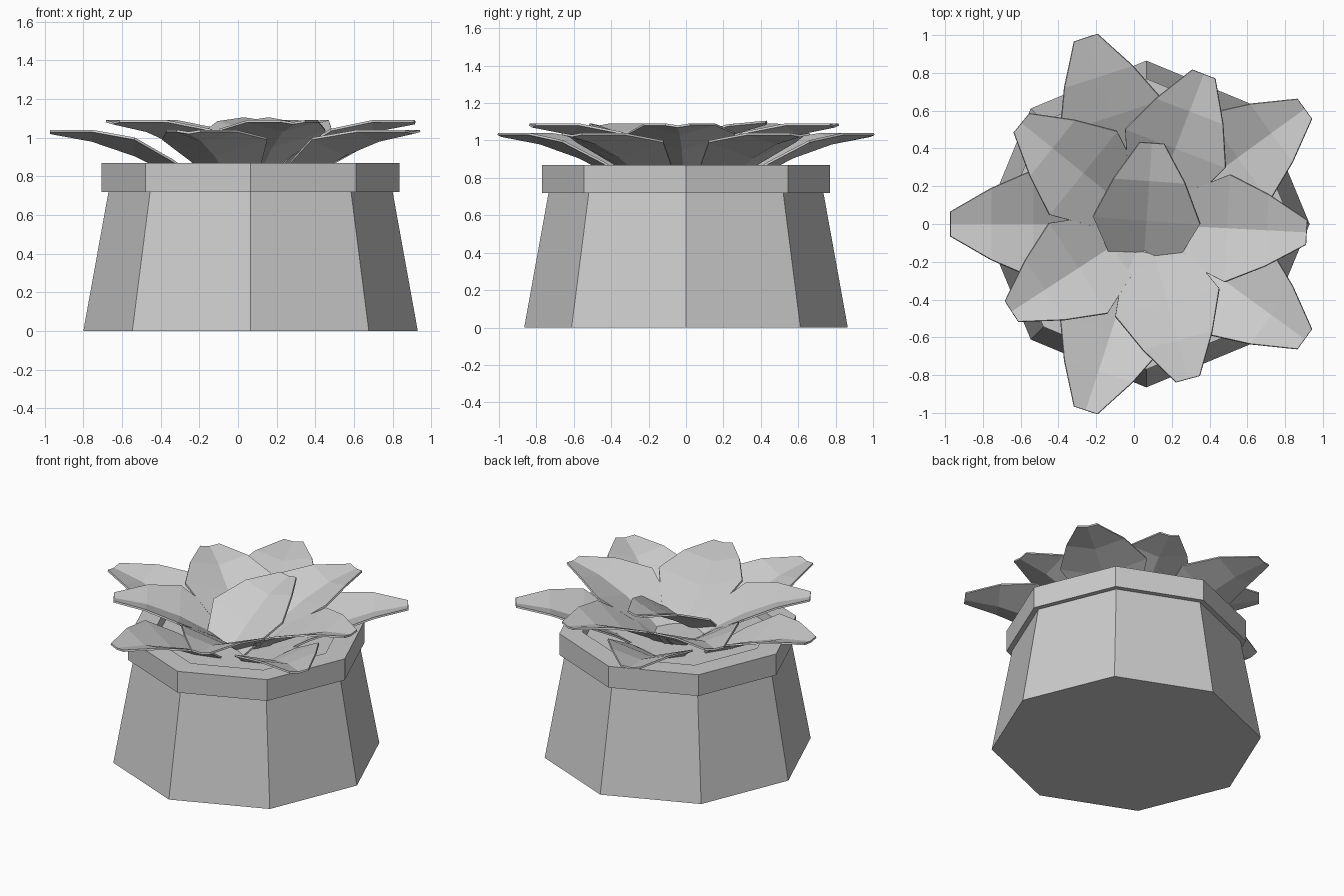
import bpy, bmesh
from math import cos, sin, pi, radians

if "Cube" in bpy.data.objects:
    bpy.data.objects.remove(bpy.data.objects["Cube"])

CX = 0.065  # pot axis


def finish(name, bm):
    bmesh.ops.recalc_face_normals(bm, faces=bm.faces)
    me = bpy.data.meshes.new(name)
    bm.to_mesh(me)
    bm.free()
    ob = bpy.data.objects.new(name, me)
    ob.location.x = CX
    bpy.context.collection.objects.link(ob)
    return ob


def octagon_solid(name, profile, loop=False):
    """Eight-sided rings joined along a (radius, z) profile."""
    bm = bmesh.new()
    rings = [[bm.verts.new((r * cos(k * pi / 4), r * sin(k * pi / 4), z))
              for k in range(8)] for r, z in profile]
    pairs = list(zip(rings, rings[1:]))
    if loop:
        pairs.append((rings[-1], rings[0]))
    else:
        bm.faces.new(rings[0])
        bm.faces.new(rings[-1])
    for a, b in pairs:
        for k in range(8):
            n = (k + 1) % 8
            bm.faces.new((a[k], a[n], b[n], b[k]))
    return finish(name, bm)


# half width and edge lift for each petal row, tip to base
ROWS = [(0.065, 0.01), (0.19, 0.05), (0.285, 0.085), (0.19, 0.07), (0.08, 0.03)]


def petal(name, spine, angle):
    """Folded, cupped leaf following a (radius, z) spine."""
    bm = bmesh.new()
    rows = []
    for (r, z), (w, lift) in zip(spine, ROWS):
        rows.append([bm.verts.new((r, s * w, z + abs(s) * lift)) for s in (-1, 0, 1)])
    for a, b in zip(rows, rows[1:]):
        for k in (0, 1):
            bm.faces.new((a[k], a[k + 1], b[k + 1], b[k]))
    ob = finish(name, bm)
    ob.rotation_euler.z = radians(angle)
    mod = ob.modifiers.new("thickness", 'SOLIDIFY')
    mod.thickness = 0.012
    mod.offset = 0
    return ob


# pot
octagon_solid("pot_body", [(0.865, 0), (0.735, 0.72), (0.6, 0.8)])
octagon_solid("pot_rim", [(0.77, 0.72), (0.77, 0.87), (0.62, 0.87), (0.6, 0.72)], loop=True)
octagon_solid("soil", [(0.61, 0.75), (0.61, 0.81)])

# leaves
outer = [(1.037, 1.025), (0.82, 0.985), (0.6, 0.91), (0.4, 0.81), (0.2, 0.7)]
inner = [(0.85, 1.075), (0.64, 1.035), (0.43, 0.955), (0.22, 0.84), (0.05, 0.72)]
centre = [(0.43, 1.09), (0.23, 1.03), (0.02, 0.91), (-0.16, 0.79), (-0.3, 0.68)]
for i in range(5):
    petal(f"outer_leaf_{i + 1}", outer, 180 + 72 * i)
    petal(f"inner_leaf_{i + 1}", inner, -3 + 72 * i)
petal("centre_leaf", centre, 86)
